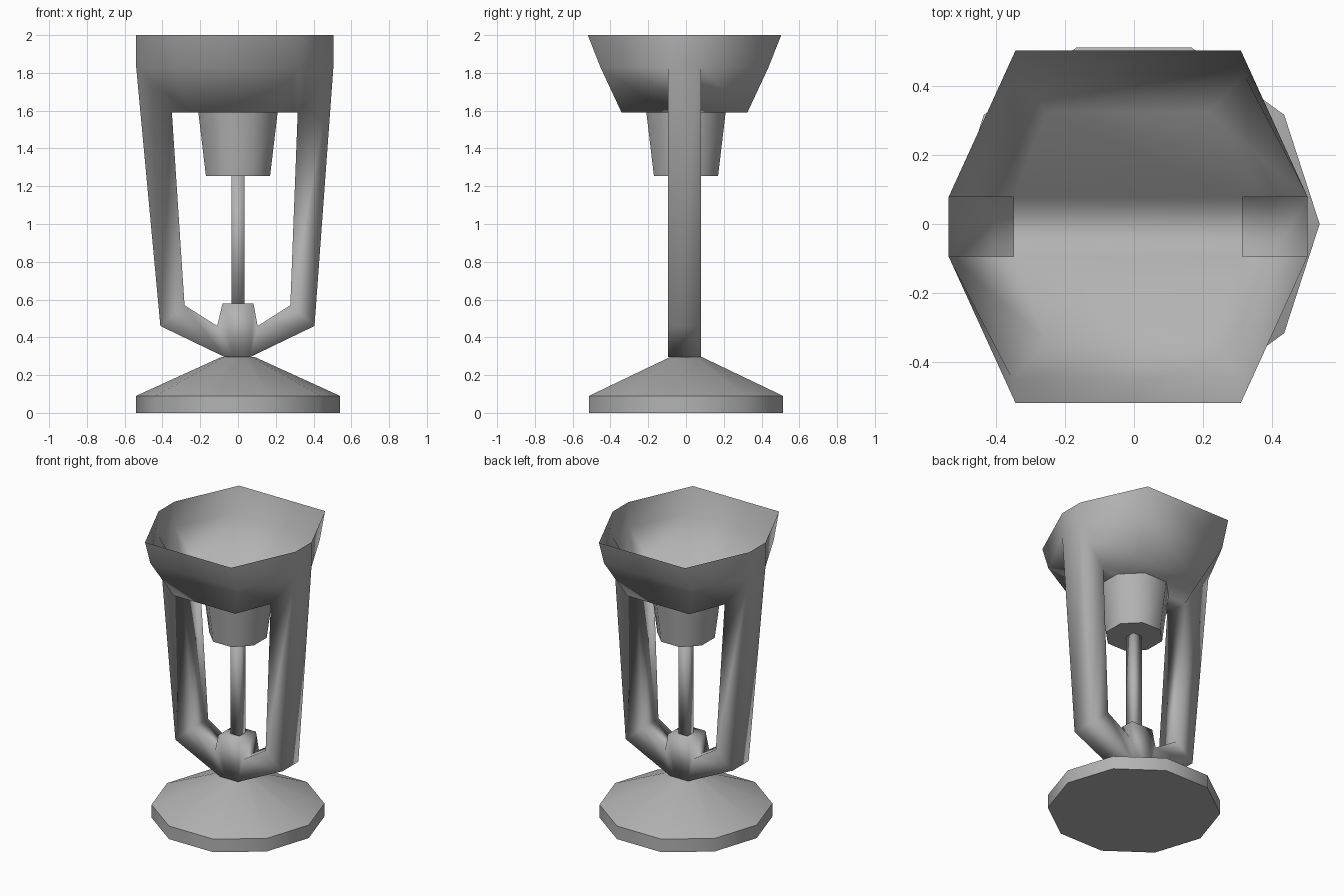
import bpy, bmesh, math

if "Cube" in bpy.data.objects:
    bpy.data.objects.remove(bpy.data.objects["Cube"])

grey = bpy.data.materials.new("grey")
grey.diffuse_color = (0.45, 0.45, 0.45, 1)
grey.use_nodes = True
grey.node_tree.nodes["Principled BSDF"].inputs["Base Color"].default_value = grey.diffuse_color


def make(name, verts, faces, angle):
    me = bpy.data.meshes.new(name)
    me.from_pydata(verts, [], faces)
    me.materials.append(grey)
    bm = bmesh.new()
    bm.from_mesh(me)
    bmesh.ops.remove_doubles(bm, verts=bm.verts, dist=0.0005)
    bmesh.ops.recalc_face_normals(bm, faces=bm.faces)
    bm.to_mesh(me)
    bm.free()
    ob = bpy.data.objects.new(name, me)
    bpy.context.collection.objects.link(ob)
    bpy.ops.object.select_all(action='DESELECT')
    ob.select_set(True)
    bpy.context.view_layer.objects.active = ob
    bpy.ops.object.shade_smooth_by_angle(angle=math.radians(angle))
    return ob


def turned(name, n, profile, phase=0.0, angle=50, top=True):
    """Low-poly turned part from (radius, z) pairs."""
    verts = [(r * math.cos(phase + math.tau * i / n),
              r * math.sin(phase + math.tau * i / n), z)
             for r, z in profile for i in range(n)]
    faces = [(k * n + i, k * n + (i + 1) % n,
              (k + 1) * n + (i + 1) % n, (k + 1) * n + i)
             for k in range(len(profile) - 1) for i in range(n)]
    faces.append(tuple(range(n)))
    if top:
        faces.append(tuple(range(len(verts) - n, len(verts))))
    return make(name, verts, faces, angle)


W = 0.087  # half width of the arms

# Ten-sided foot with a conical top
turned("base", 10, [(0.54, 0), (0.54, 0.09), (0.09, 0.295)])

# Square rod and the tapered cup under the bowl
rod = turned("rod", 4, [(0.049, 0.56), (0.049, 1.26)], math.pi / 4, 100)
cup = turned("cup", 8, [(0.184, 1.255), (0.227, 1.59)], math.pi / 8, top=False)


# Bowl: three eight-sided rings, open above, end walls pass into the arms
def ring(end_x, corner_x, corner_y, z):
    pts = [(end_x, W), (corner_x, corner_y), (-corner_x, corner_y), (-end_x, W),
           (-end_x, -W), (-corner_x, -corner_y), (corner_x, -corner_y), (end_x, -W)]
    return [(x - 0.017, y, z) for x, y in pts]


verts = (ring(0.522, 0.328, 0.512, 2.0) + ring(0.522, 0.335, 0.445, 1.83)
         + ring(0.333, 0.235, 0.333, 1.59))
faces = []
for k in range(2):
    for i in range(8):
        if k == 1 and i in (3, 7):
            continue  # opening into the hollow arm
        j = (i + 1) % 8
        faces.append((k * 8 + i, k * 8 + j, k * 8 + 8 + j, k * 8 + 8 + i))
faces += [(16, 17, 18, 19), (16, 19, 20, 23), (20, 21, 22, 23)]

# U-shaped hollow arms and hub, sharing the bowl's edges:
# sections as (centre drift, outer x, z, inner x, z)
half = [(-0.017, 0.522, 1.83, 0.333, 1.59),
        (-0.003, 0.408, 0.46, 0.28, 0.57),
        (-0.003, 0.07, 0.297, 0.107, 0.46),
        (0.0, 0.03, 0.297, 0.082, 0.58)]
sections = [(c - ox, oz, c - ix, iz) for c, ox, oz, ix, iz in half]
sections += [(c + ox, oz, c + ix, iz) for c, ox, oz, ix, iz in reversed(half)]
start = len(verts)
for ox, oz, ix, iz in sections:
    verts += [(ox, -W, oz), (ox, W, oz), (ix, W, iz), (ix, -W, iz)]
for k in range(len(sections) - 1):
    a = start + k * 4
    b = a + 4
    faces += [(a + i, a + (i + 1) % 4, b + (i + 1) % 4, b + i) for i in range(4)]
holder = make("bowl_and_arms", verts, faces, 180)
holder.location.y = -0.008
